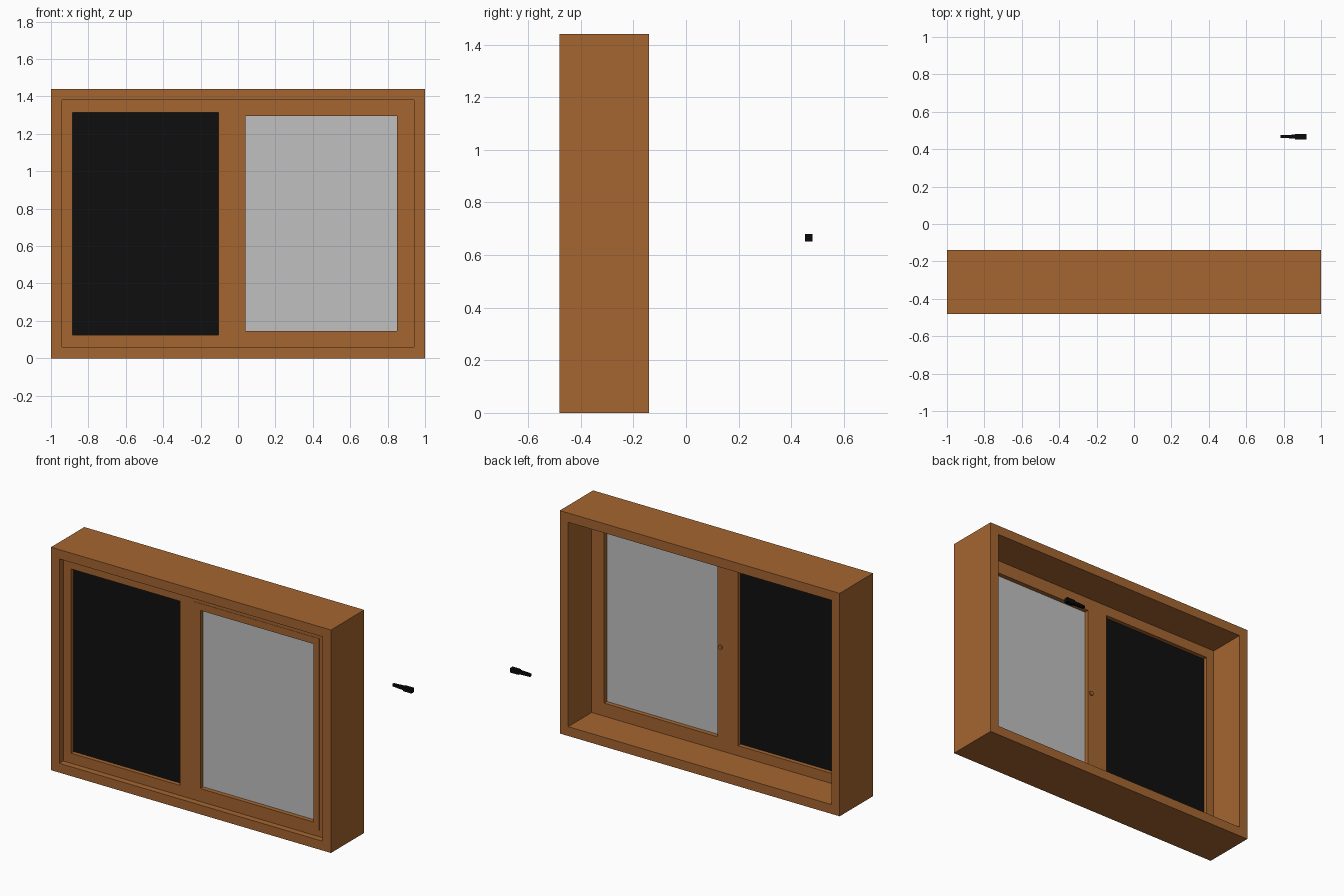
import bpy
import bmesh
import math

cube = bpy.data.objects.get("Cube")
if cube:
    bpy.data.objects.remove(cube, do_unlink=True)


def material(name, rgb):
    linear = [((c / 255 + 0.055) / 1.055) ** 2.4 for c in rgb]
    mat = bpy.data.materials.new(name)
    mat.use_nodes = True
    mat.diffuse_color = (*linear, 1)
    mat.node_tree.nodes["Principled BSDF"].inputs["Base Color"].default_value = (*linear, 1)
    return mat


wood = material("warm_wood", (165, 101, 48))
grey = material("grey_glass", (192, 192, 192))
screen = material("black_screen", (15, 15, 15))
metal = material("black_metal", (9, 9, 9))


def finish(name, bm, mat):
    bmesh.ops.recalc_face_normals(bm, faces=bm.faces[:])
    mesh = bpy.data.meshes.new(name)
    bm.to_mesh(mesh)
    bm.free()
    mesh.materials.append(mat)
    obj = bpy.data.objects.new(name, mesh)
    bpy.context.collection.objects.link(obj)
    return obj


def corners(bm, rect, y):
    x0, x1, z0, z1 = rect
    return [bm.verts.new((x, y, z)) for x, z in ((x0, z0), (x1, z0), (x1, z1), (x0, z1))]


def ring(name, outer, inner, front, back, mat):
    """Rectangular frame; rects are (x0, x1, z0, z1)."""
    bm = bmesh.new()
    loops = [corners(bm, outer, front), corners(bm, inner, front),
             corners(bm, inner, back), corners(bm, outer, back)]
    for a, b in zip(loops, loops[1:] + loops[:1]):
        for i in range(4):
            j = (i + 1) % 4
            bm.faces.new((a[i], a[j], b[j], b[i]))
    return finish(name, bm, mat)


def box(name, rect, front, back, mat):
    bm = bmesh.new()
    a, b = corners(bm, rect, front), corners(bm, rect, back)
    bm.faces.new(a)
    bm.faces.new(b)
    for i in range(4):
        j = (i + 1) % 4
        bm.faces.new((a[i], a[j], b[j], b[i]))
    return finish(name, bm, mat)


# Deep outer casing
ring("outer_casing", (-1, 1, 0, 1.44), (-0.94, 0.94, 0.06, 1.38), -0.48, -0.14, wood)

# Fixed frames filling the casing
front, back = -0.44, -0.38
screen_hole = (-0.885, -0.105, 0.125, 1.315)
seat = (-0.007, 0.89, 0.10, 1.34)
glass_hole = (0.04, 0.85, 0.145, 1.295)
ring("screen_frame", (-0.94, -0.055, 0.06, 1.38), screen_hole, front, back, wood)
ring("sash_surround", (-0.055, 0.94, 0.06, 1.38), seat, front, back, wood)

# Opening sash, a hair proud of its surround
ring("opening_sash", seat, glass_hole, front - 0.002, back + 0.002, wood)

# Panes
box("screen_panel", screen_hole, -0.413, -0.407, screen)
box("glass_pane", glass_hole, -0.413, -0.407, grey)

# Small handle boss on the inner stile
bm = bmesh.new()
bmesh.ops.create_cone(bm, cap_ends=True, segments=16, radius1=0.014, radius2=0.014, depth=0.012)
boss = finish("handle_boss", bm, wood)
boss.rotation_euler.x = math.radians(90)
boss.location = (0.017, back + 0.004, 0.73)

# Detached lever handle: block with a tapering grip
box("handle_block", (0.862, 0.922, 0.652, 0.68), 0.453, 0.48, metal)
grip = box("handle_grip", (0.782, 0.865, 0.656, 0.677), 0.457, 0.478, metal)
for v in grip.data.vertices:
    if v.co.x < 0.8:
        v.co.y = 0.468 + (v.co.y - 0.468) * 0.7
        v.co.z = 0.667 + (v.co.z - 0.667) * 0.8
